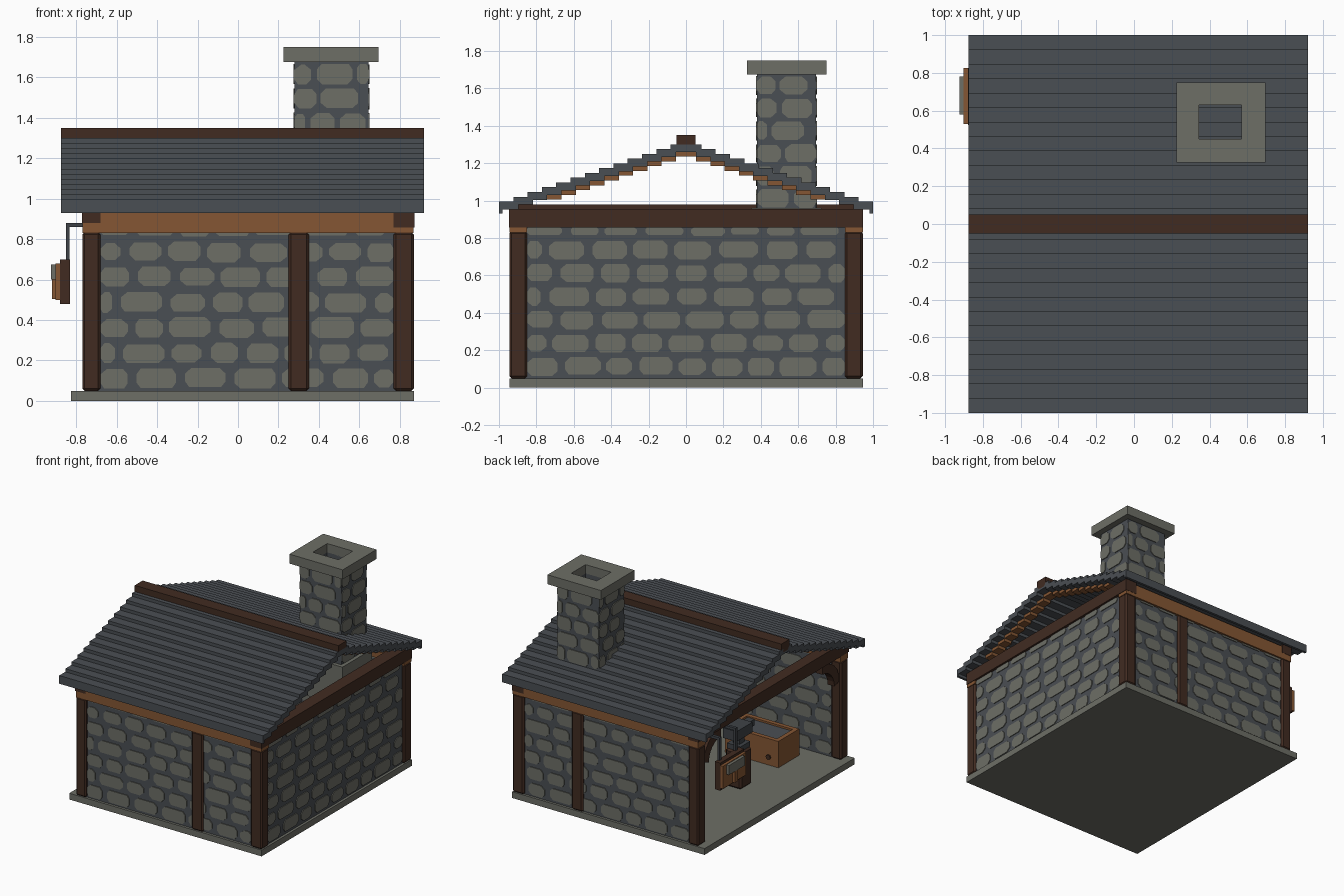
import bpy
import bmesh
import math
import random

cube = bpy.data.objects.get("Cube")
if cube:
    bpy.data.objects.remove(cube)
rng = random.Random(4)


def material(name, r, g, b):
    """Flat colour given in sRGB, stored linear."""
    col = [((c / 255 + 0.055) / 1.055) ** 2.4 for c in (r, g, b)] + [1]
    m = bpy.data.materials.new(name)
    m.use_nodes = True
    m.diffuse_color = col
    m.node_tree.nodes["Principled BSDF"].inputs["Base Color"].default_value = col
    return m


slate = material("slate", 74, 78, 83)
stone = material("stone", 109, 110, 102)
dark_wood = material("dark_wood", 65, 43, 33)
light_wood = material("light_wood", 133, 86, 51)
iron = material("iron", 62, 66, 71)


def finish(name, bm, mat):
    bmesh.ops.recalc_face_normals(bm, faces=bm.faces)
    me = bpy.data.meshes.new(name)
    bm.to_mesh(me)
    bm.free()
    me.materials.append(mat)
    ob = bpy.data.objects.new(name, me)
    bpy.context.collection.objects.link(ob)
    return ob


def prism(bm, points, a, b, place):
    """Extrude a 2D outline from depth a to b; place maps (u, v, depth) to 3D."""
    lo, hi = ([bm.verts.new(place(u, v, d)) for u, v in points] for d in (a, b))
    bm.faces.new(lo)
    bm.faces.new(hi)
    for i in range(len(lo)):
        j = (i + 1) % len(lo)
        bm.faces.new((lo[i], lo[j], hi[j], hi[i]))


def along_x(u, v, d):
    return (d, u, v)


def along_y(u, v, d):
    return (u, d, v)


def boxes(name, mat, spans, bevel=0):
    """One object made of boxes, each given as x, y and z spans."""
    bm = bmesh.new()
    for x, y, z in spans:
        rect = [(y[0], z[0]), (y[1], z[0]), (y[1], z[1]), (y[0], z[1])]
        prism(bm, rect, x[0], x[1], along_x)
    ob = finish(name, bm, mat)
    if bevel:
        mod = ob.modifiers.new("chamfer", "BEVEL")
        mod.width = bevel
        mod.segments = 1
    return ob


def box(name, mat, x, y, z, bevel=0):
    return boxes(name, mat, [(x, y, z)], bevel)


def ring(name, mat, x, y, z, hx, hy):
    """Box with a vertical rectangular hole."""
    return boxes(name, mat, [((x[0], hx[0]), y, z), ((hx[1], x[1]), y, z),
                             (hx, (y[0], hy[0]), z), (hx, (hy[1], y[1]), z)])


def stones(name, place, face, out, u, z, height=0.125, gap=0.032, size=0.17):
    """Courses of thin rounded stones on a wall face."""
    bm = bmesh.new()
    row, z0 = 0, z[0]
    while z0 < z[1] - gap:
        at = u[0] - size * (0.55 if row % 2 else 0.1)
        while at < u[1]:
            w = size * rng.uniform(0.78, 1.25)
            l, r = max(at, u[0]), min(at + w, u[1])
            b = z0 + gap / 2 + rng.uniform(-1, 1) * gap / 6
            t = min(z0 + height - gap / 2 + rng.uniform(-1, 1) * gap / 6, z[1])
            if r - l > 0.04 and t - b > 0.015:
                c = min(0.026, (r - l) / 3, (t - b) / 3)
                k = [c * rng.uniform(0.6, 1.3) for _ in range(4)]
                outline = [(l + k[0], b), (r - k[1], b), (r, b + c), (r, t - c),
                           (r - k[2], t), (l + k[3], t), (l, t - c), (l, b + c)]
                prism(bm, outline, face, face + out * 0.006, place)
            at += w + gap * rng.uniform(0.9, 1.5)
        z0 += height
        row += 1
    return finish(name, bm, stone)


# Floor and walls, with stones inside and out
box("floor_slab", stone, (-0.825, 0.87), (-0.945, 0.945), (0, 0.05))
wall_z = (0.05, 0.86)
for side, label in ((-1, "front"), (1, "back")):
    y = sorted((side * 0.865, side * 0.925))
    box(label + "_wall", slate, (-0.72, 0.82), y, wall_z)
    stones(label + "_outer_stones", along_y, side * 0.925, side, (-0.68, 0.77), wall_z)
    stones(label + "_inner_stones", along_y, side * 0.865, -side, (-0.68, 0.79), wall_z)
box("side_wall", slate, (0.79, 0.85), (-0.87, 0.87), wall_z)
stones("side_outer_stones", along_x, 0.85, 1, (-0.85, 0.85), wall_z)
stones("side_inner_stones", along_x, 0.79, -1, (-0.86, 0.86), wall_z)

# Timber frame
for side, label in ((-1, "front"), (1, "back")):
    y = sorted((side * 0.85, side * 0.945))
    for x, part in (((-0.77, -0.68), "open"), ((0.25, 0.35), "middle"), ((0.77, 0.87), "corner")):
        box(f"{label}_{part}_post", dark_wood, x, y, (0.05, 0.835), 0.012)
    box(label + "_wall_plate", light_wood, (-0.768, 0.868), y, (0.83, 0.935))
    # Curved brace under the tie beam of the open side
    arc = [(side * (0.64 + 0.2 * math.sin(t)), 0.66 + 0.2 * math.cos(t))
           for t in (i * math.pi / 12 for i in range(7))]
    inner = [(side * (0.64 + 0.15 * math.sin(t)), 0.66 + 0.15 * math.cos(t))
             for t in (i * math.pi / 12 for i in range(7))]
    bm = bmesh.new()
    # Arc is thick enough to touch both post and beam
    outer = [(side * 0.64, 0.885)] + [(u + side * 0.012, v + 0.02) for u, v in arc[1:]]
    prism(bm, outer + inner[::-1], -0.755, -0.695, along_x)
    finish(label + "_brace", bm, dark_wood)
box("open_tie_beam", dark_wood, (-0.772, -0.68), (-0.947, 0.947), (0.88, 0.98))
box("side_tie_beam", dark_wood, (0.77, 0.872), (-0.947, 0.947), (0.857, 0.955))

# Stepped roof of overlapping slats, with rafters below
roof_x = (-0.875, 0.92)
pitch, rise = 0.0765, 0.0255
for side, label in ((-1, "front"), (1, "back")):
    slats, rafters = [], []
    for i in range(13):
        edge, top = 1 - pitch * i, 0.995 + rise * i
        span = sorted((side * edge, side * max(edge - 0.105, 0)))
        slats.append((roof_x, span, (top - 0.042, top)))
        if i > 2:
            for x in (-0.725, 0.3, 0.82):
                rafters.append(((x - 0.035, x + 0.035), span, (top - 0.066, top - 0.042)))
    slats.append((roof_x, sorted((side * 0.98, side)), (0.93, 0.96)))
    boxes(label + "_roof_slats", slate, slats)
    boxes(label + "_rafters", light_wood, rafters)
bm = bmesh.new()
prism(bm, [(-0.05, 1.35), (0.05, 1.35), (0.05, 1.3), (0.03, 1.275), (-0.03, 1.275), (-0.05, 1.3)],
      *roof_x, along_x)
finish("ridge_beam", bm, dark_wood)

# Chimney, hood and hearth
flue_x, flue_y = (0.345, 0.57), (0.45, 0.63)
cx, cy = (0.28, 0.645), (0.38, 0.695)
ring("chimney_stack", slate, cx, cy, (0.9, 1.68), flue_x, flue_y)
ring("chimney_cap", stone, (0.225, 0.695), (0.325, 0.75), (1.675, 1.75), flue_x, flue_y)
ring("forge_hood", stone, (0.25, 0.675), (0.35, 0.725), (0.65, 0.96), flue_x, flue_y)
stack_z = (0.95, 1.675)
for i in (0, 1):
    out = 2 * i - 1
    stones(f"chimney_stones_y{i}", along_y, cy[i], out, cx, stack_z, 0.121, 0.022, 0.15)
    stones(f"chimney_stones_x{i}", along_x, cx[i], out, cy, stack_z, 0.121, 0.022, 0.15)
box("hearth", stone, (0.2, 0.72), (0.3, 0.865), (0.05, 0.38))
box("hearth_bed", dark_wood, (0.25, 0.67), (0.35, 0.73), (0.38, 0.388))
boxes("hood_supports", stone, [(x, (0.64, 0.725), (0.38, 0.65)) for x in ((0.25, 0.33), (0.595, 0.675))])

# Water trough with a bung on its side
trough_x, trough_y = (-0.47, 0), (-0.755, -0.49)
water_x, water_y = (-0.435, -0.035), (-0.72, -0.525)
ring("trough", light_wood, trough_x, trough_y, (0.05, 0.26), water_x, water_y)
box("trough_water", slate, water_x, water_y, (0.06, 0.245))
bm = bmesh.new()
bung = [(-0.385 + 0.02 * math.cos(i * math.pi / 4), 0.115 + 0.02 * math.sin(i * math.pi / 4))
        for i in range(8)]
prism(bm, bung, -0.49, -0.48, along_y)
finish("trough_bung", bm, dark_wood)

# Anvil on a block
box("anvil_block", dark_wood, (-0.47, -0.33), (-0.16, -0.02), (0.05, 0.35), 0.015)
boxes("anvil", iron, [((-0.46, -0.34), (-0.15, -0.03), (0.35, 0.39)),
                      ((-0.43, -0.37), (-0.12, -0.06), (0.39, 0.45)),
                      ((-0.46, -0.34), (-0.18, 0.02), (0.45, 0.53)),
                      ((-0.43, -0.37), (-0.25, -0.18), (0.47, 0.52))])

# Hanging sign with a hammer emblem
box("sign_board", dark_wood, (-0.88, -0.832), (0.525, 0.825), (0.48, 0.7))
box("sign_panel", light_wood, (-0.902, -0.88), (0.53, 0.825), (0.5, 0.68))
box("emblem_head", stone, (-0.925, -0.9), (0.58, 0.78), (0.6, 0.675))
box("emblem_handle", light_wood, (-0.92, -0.9), (0.66, 0.7), (0.505, 0.6))
for y, label in ((0.58, "front"), (0.78, "back")):
    span = (y - 0.012, y + 0.012)
    boxes(label + "_sign_hanger", iron, [((-0.85, -0.75), span, (0.86, 0.88)),
                                         ((-0.85, -0.833), span, (0.69, 0.875))])
